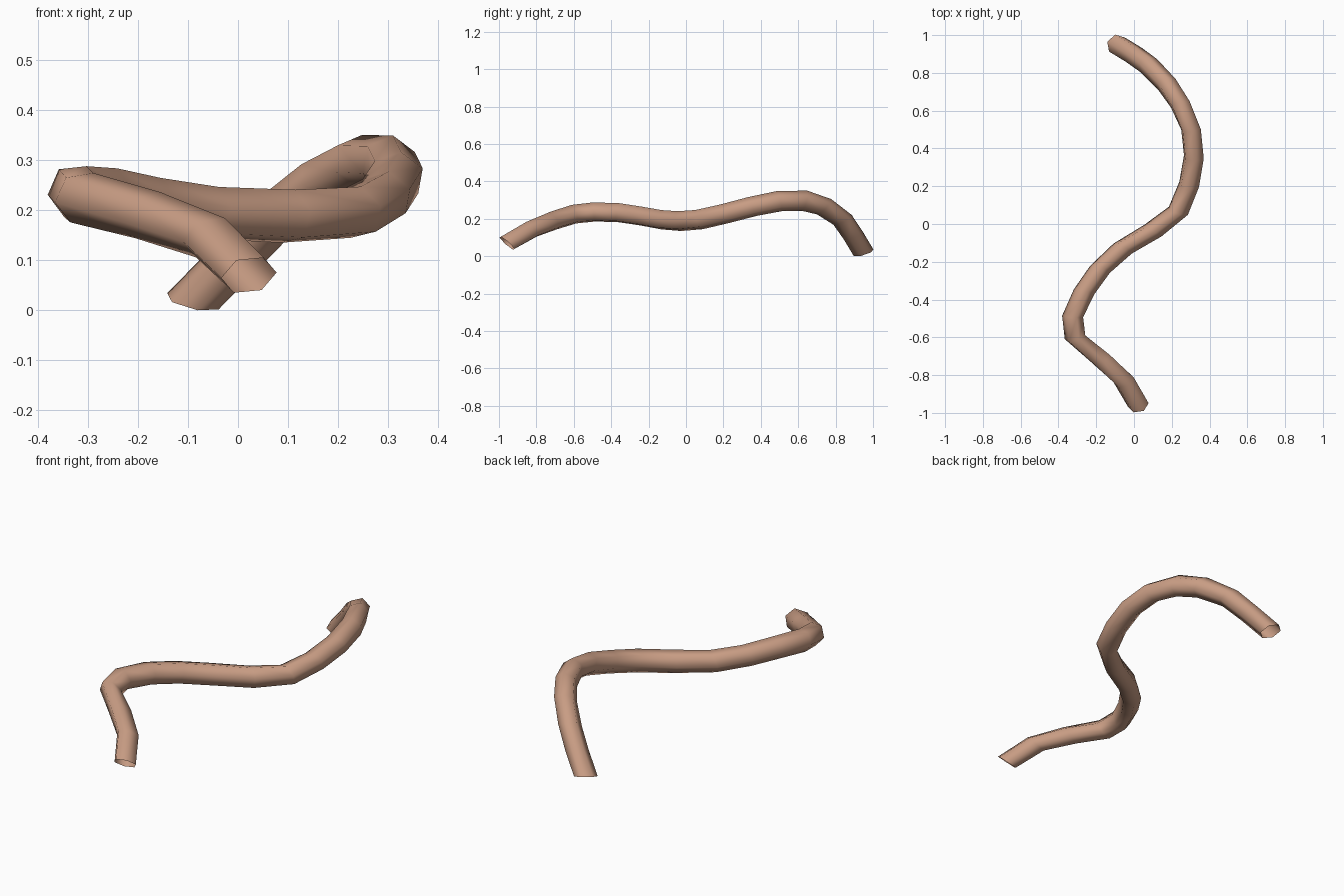
import bpy, bmesh, math
from mathutils import Vector

if "Cube" in bpy.data.objects:
    bpy.data.objects.remove(bpy.data.objects["Cube"])

RADIUS, SIDES = 0.056, 6

# Centre line of the winding tube, front end to back end
path = [Vector(p) for p in (
    (0.022, -0.957, 0.070), (-0.055, -0.825, 0.145), (-0.18, -0.71, 0.19),
    (-0.312, -0.60, 0.225), (-0.325, -0.49, 0.237), (-0.265, -0.36, 0.233),
    (-0.18, -0.24, 0.215), (-0.06, -0.13, 0.195), (0.10, -0.035, 0.188),
    (0.235, 0.07, 0.196), (0.292, 0.21, 0.228), (0.317, 0.355, 0.266),
    (0.302, 0.50, 0.295), (0.245, 0.633, 0.297), (0.175, 0.738, 0.265),
    (0.08, 0.837, 0.195), (0.00, 0.895, 0.11), (-0.090, 0.950, 0.020))]

# Six-sided open tube; the rings lean away from the path as in a stretched bend
bm = bmesh.new()
last = len(path) - 1
u = Vector((0.053, 0.008, 0.005))
prev_t = None
rings = []
for i, p in enumerate(path):
    a = (p - path[i - 1]).normalized() if i > 0 else Vector()
    b = (path[i + 1] - p).normalized() if i < last else Vector()
    t = a + b
    t = Vector((0.45 * t.x, t.y, 2.0 * t.z)).normalized()
    if prev_t is not None:
        u = prev_t.rotation_difference(t) @ u
    u = (u - t * u.dot(t)).normalized()
    v = t.cross(u)
    prev_t = t
    rings.append([bm.verts.new(p + RADIUS * (u * math.cos(k * math.tau / SIDES)
                  + v * math.sin(k * math.tau / SIDES))) for k in range(SIDES)])

for r0, r1 in zip(rings, rings[1:]):
    for k in range(SIDES):
        n = (k + 1) % SIDES
        bm.faces.new((r0[k], r0[n], r1[n], r1[k])).smooth = True

# Rest the back end on the ground
low = min(vert.co.z for vert in rings[-1])
for vert in rings[-1]:
    vert.co.z -= low

mesh = bpy.data.meshes.new("winding_tube")
bm.to_mesh(mesh)
bm.free()
tube = bpy.data.objects.new("winding_tube", mesh)
bpy.context.collection.objects.link(tube)

# Tan colour
tan = bpy.data.materials.new("tan")
tan.diffuse_color = (0.58, 0.335, 0.23, 1)
tan.use_nodes = True
tan.node_tree.nodes["Principled BSDF"].inputs["Base Color"].default_value = tan.diffuse_color
mesh.materials.append(tan)
